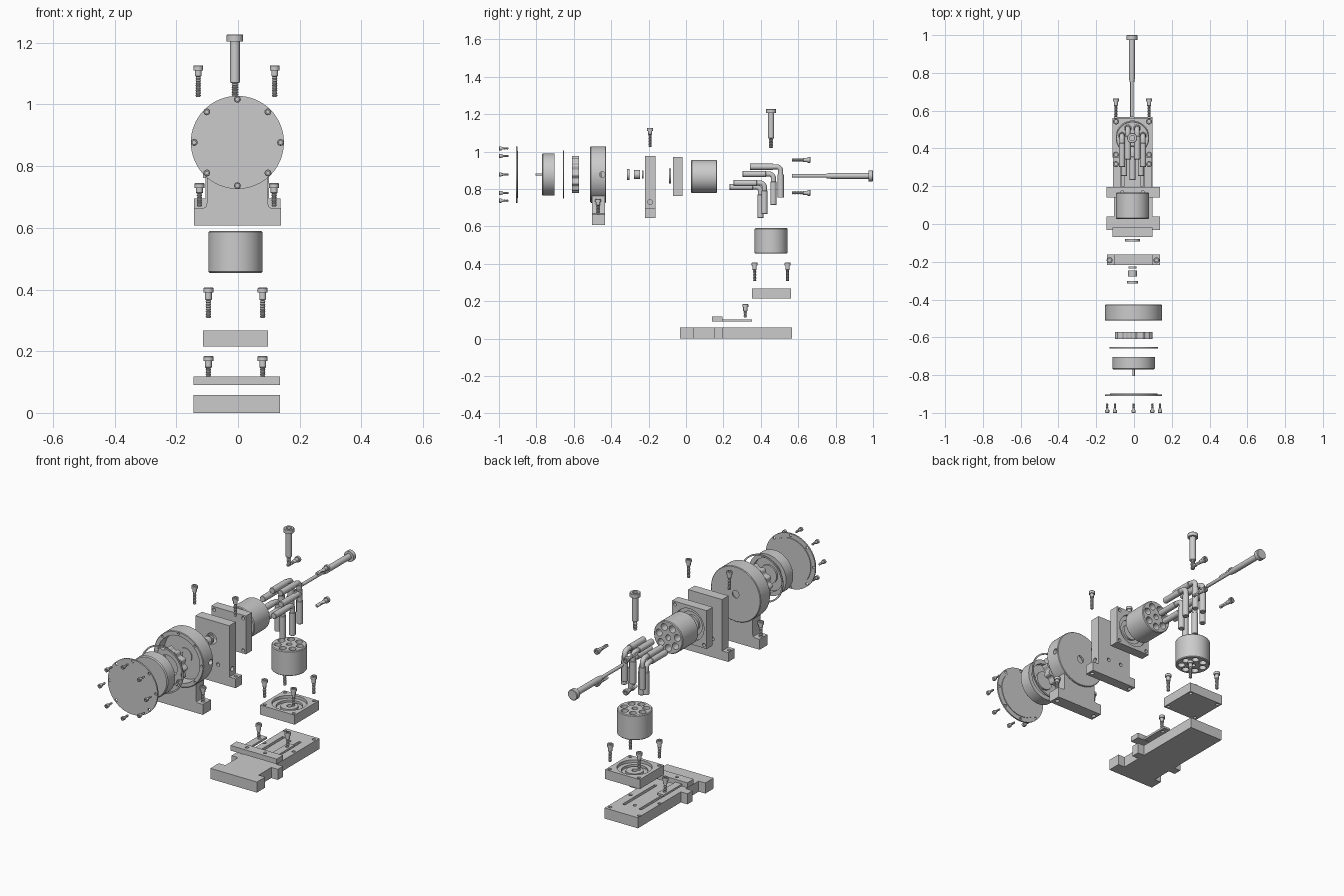
import bpy, bmesh
from math import sin, cos, pi, radians
from mathutils import Vector

if "Cube" in bpy.data.objects:
    bpy.data.objects.remove(bpy.data.objects["Cube"])

X, Y, Z = Vector((1, 0, 0)), Vector((0, 1, 0)), Vector((0, 0, 1))
CX, CZ, CY = -0.008, 0.867, 0.455      # shared axes of the two cylinder blocks
FX, FZ = -0.002, 0.877                 # axis of the front housing group


def finish(name, bm):
    bmesh.ops.remove_doubles(bm, verts=bm.verts, dist=1e-6)
    bmesh.ops.recalc_face_normals(bm, faces=bm.faces)
    me = bpy.data.meshes.new(name)
    bm.to_mesh(me)
    bm.free()
    ob = bpy.data.objects.new(name, me)
    bpy.context.collection.objects.link(ob)
    return ob


def lathe(name, prof, loc, axis=Y, n=48):
    """Revolve (radius, height) points around axis; off-axis profiles close into rings."""
    q = axis.to_track_quat('Z', 'Y')
    bm = bmesh.new()
    rings = [[bm.verts.new(q @ Vector((r * cos(a), r * sin(a), t)) + Vector(loc)) for r, t in prof]
             for a in (2 * pi * i / n for i in range(n))]
    m = len(prof) - (prof[0][0] == 0)
    for i in range(n):
        a, b = rings[i], rings[(i + 1) % n]
        for j in range(m):
            k = (j + 1) % len(prof)
            bm.faces.new((a[j], b[j], b[k], a[k]))
    return finish(name, bm)


def cyl(name, r, h, loc, axis=Y, n=48, c=0.0):
    return lathe(name, [(0, 0), (r - c, 0), (r, c), (r, h - c), (r - c, h), (0, h)], loc, axis, n)


def tube(name, r0, r1, h, loc, axis=Y, n=48):
    return lathe(name, [(r0, 0), (r1, 0), (r1, h), (r0, h)], loc, axis, n)


def prism(name, pts, lo, hi, plane='xy'):
    bm = bmesh.new()
    f = (lambda u, v, w: (u, v, w)) if plane == 'xy' else (lambda u, v, w: (u, w, v))
    a, b = ([bm.verts.new(f(u, v, w)) for u, v in pts] for w in (lo, hi))
    bm.faces.new(a)
    bm.faces.new(b)
    for i in range(len(pts)):
        j = (i + 1) % len(pts)
        bm.faces.new((a[i], a[j], b[j], b[i]))
    return finish(name, bm)


def rect(x0, x1, y0, y1):
    return [(x0, y0), (x1, y0), (x1, y1), (x0, y1)]


def boolean(ob, other, op='DIFFERENCE'):
    md = ob.modifiers.new('b', 'BOOLEAN')
    md.operation, md.object, md.solver = op, other, 'EXACT'
    bpy.context.view_layer.objects.active = ob
    bpy.ops.object.modifier_apply(modifier='b')
    bpy.data.objects.remove(other)


def drill(ob, pts, r, depth, axis=Y):
    for p in pts:
        boolean(ob, cyl('cutter', r, depth, p, axis, 24))


def screw(name, tip, axis, L, hr=0.016, hh=0.016, tr=0.008, nr=0.011, neck=0.022):
    """Bolt with ridged thread, plain neck and socket head, from tip along axis."""
    prof, t, end = [(0, 0), (tr * .8, 0)], 0.004, L - hh - neck
    while t < end:
        prof += [(tr * 1.12, t), (tr * .8, t + 0.004)]
        t += 0.008
    prof += [(nr, t), (nr, L - hh), (hr, L - hh), (hr, L - .002), (hr - .002, L),
             (hr * .5, L), (hr * .5, L - hh * .6), (0, L - hh * .6)]
    return lathe(name, prof, tip, axis, 20)


def circle(n, r, start=0.0):
    return [(r * cos(start + 2 * pi * i / n), r * sin(start + 2 * pi * i / n)) for i in range(n)]


corners = [(sx * .088, sy * .088) for sx in (-1, 1) for sy in (-1, 1)]

# front cover and its screws
cover = lathe('front_cover', [(0, 0), (.151, 0), (.151, .008), (.126, .008), (.126, .012), (0, .012)],
              (FX, -.91, FZ), n=64)
rim = circle(8, .14)
drill(cover, [(FX + u, -.92, FZ + v) for u, v in rim], .007, .05)
for u, v in rim:
    screw('cover_screw', (FX + u, -.95, FZ + v), -Y, .05, .011, .014, .0055, .007, .01)

# swash disc with front pin, gasket, lobed ring
lathe('swash_disc', [(0, 0), (.006, 0), (.006, .035), (.108, .035), (.113, .04), (.113, .102),
                     (.09, .102), (.09, .085), (.05, .085), (.05, .095), (0, .095)], (FX, -.805, FZ), n=64)
tube('gasket_ring', .121, .129, .006, (FX, -.658, FZ), n=64)
lobes = [(FX + (.092 + .007 * cos(12 * a)) * cos(a), FZ + (.092 + .007 * cos(12 * a)) * sin(a))
         for a in (2 * pi * i / 144 for i in range(144))]
gear = prism('lobed_ring', lobes, -.61, -.572, 'xz')
drill(gear, [(FX, -.63, FZ)], .06, .1)

# round housing on a footed pedestal
foot = [(-.143, .607), (.139, .607), (.139, .664), (.108, .664), (.1, .668), (.097, .68), (.097, .82),
        (-.101, .82), (-.101, .68), (-.104, .668), (-.112, .664), (-.143, .664)]
housing = cyl('housing', .151, .085, (FX, -.512, FZ), n=64, c=.003)
boolean(housing, prism('pedestal', foot, -.503, -.434, 'xz'), 'UNION')
drill(housing, [(FX, -.452, FZ)], .128, .1, -Y)
boolean(housing, tube('boss', .02, .04, .02, (FX, -.456, FZ)), 'UNION')
drill(housing, [(FX, -.55, FZ)], .02, .2)
drill(housing, [(FX + u, -.52, FZ + v) for u, v in rim], .006, .04)
drill(housing, [(.2, -.448, FZ)], .015, .09, -X)
drill(housing, [(s * .121 - .004, -.47, .59) for s in (-1, 1)], .011, .09, Z)
for s in (-1, 1):
    screw('housing_foot_screw', (s * .121 - .004, -.47, .67), Z, .075)

# bushings and washers on the axis
tube('washer', .014, .03, .013, (CX, -.315, FZ))
tube('bushing', .012, .024, .032, (CX, -.278, FZ))
tube('spacer', .012, .022, .01, (CX, -.236, FZ))
tube('seal_ring', .024, .04, .012, (CX, -.092, .87))

# upright plate with foot
up = [(-.143, .644), (.138, .644), (.138, .695), (.1, .695), (.1, .976), (-.106, .976), (-.106, .695), (-.143, .695)]
plate = prism('upright_plate', up, -.218, -.162, 'xz')
drill(plate, [(CX, -.24, FZ)], .03, .1)
drill(plate, [(CX + s * .04, -.24, .745) for s in (-1, 1)], .01, .1)
drill(plate, [(.2, -.192, .73)], .013, .15, -X)
drill(plate, [(s * .124 - .005, -.19, .6) for s in (-1, 1)], .01, .12, Z)
for s in (-1, 1):
    screw('plate_screw', (s * .124 - .005, -.192, 1.025), Z, .102)


# square bearing blocks with round recess, groove and corner holes
def bearing_block(name, centre, axis):
    cx, cy, cz = centre
    if axis == Z:
        b = prism(name, rect(cx - .105, cx + .105, cy - .105, cy + .105), cz, cz + .052)
        at = lambda u, v: Vector((cx + u, cy + v, cz))
    else:
        b = prism(name, rect(cx - .105, cx + .105, cz - .105, cz + .105), cy, cy + .052, 'xz')
        at = lambda u, v: Vector((cx + u, cy, cz + v))
    boolean(b, cyl('cutter', .088, .05, at(0, 0) + axis * .036, axis))
    boolean(b, tube('cutter', .044, .066, .05, at(0, 0) + axis * .024, axis))
    drill(b, [at(0, 0) + axis * .016], .014, .05, axis)
    drill(b, [at(u, v) - axis * .02 for u, v in corners], .009, .1, axis)


bearing_block('front_bearing_block', (CX, -.07, CZ), Y)
bearing_block('lower_bearing_block', (CX, CY + .002, .215), Z)
for u, v in corners:
    screw('rear_screw', (CX + u, .567, CZ + v), Y, .098)
    screw('lower_block_screw', (CX + u, CY + v, .308), Z, .098)

# cylinder blocks, seven bores plus centre
R7 = circle(7, .057, -pi / 2)
h_block = cyl('horizontal_cylinder_block', .088, .139, (CX, .027, CZ), Y, 64, .004)
v_block = cyl('vertical_cylinder_block', .088, .136, (CX, CY, .454), Z, 64, .004)
for u, v in R7 + [(0, 0)]:
    r = .0185 if (u or v) else .015
    drill(h_block, [(CX + u, 0, CZ + v)], r, .2)
    drill(v_block, [(CX + u, CY + v, .43)], r, .2, Z)

# seven bent pistons: two barrels joined by a thinner elbow
for u, v in R7:
    x, y, z = CX + u, CY + v, CZ + v
    cyl('piston_horizontal_barrel', .0165, .125, (x, y - .165, z), Y, 28, .002)
    cyl('piston_vertical_barrel', .0165, .125, (x, y, z - .165), Z, 28, .002)
    cu = bpy.data.curves.new('elbow', 'CURVE')
    cu.dimensions, cu.bevel_depth, cu.bevel_resolution, cu.use_fill_caps = '3D', .0135, 5, True
    sp = cu.splines.new('POLY')
    arc = [(y - .022 + .022 * sin(a), z - .022 + .022 * cos(a)) for a in (pi / 2 * i / 8 for i in range(9))]
    path = [(y - .045, z)] + arc + [(y, z - .045)]
    sp.points.add(len(path) - 1)
    for p, (py, pz) in zip(sp.points, path):
        p.co = (x, py, pz, 1)
    tmp = bpy.data.objects.new('tmp', cu)
    me = bpy.data.meshes.new_from_object(tmp)
    bpy.data.objects.remove(tmp)
    bpy.context.collection.objects.link(bpy.data.objects.new('piston_elbow', me))

# long shoulder bolts along both axes
lathe('horizontal_shaft_bolt', [(0, 0), (.009, 0), (.009, .185), (.013, .185), (.016, .21), (.016, .408), (.029, .408),
      (.029, .43), (.026, .433), (0, .433)], (CX - .003, .567, CZ + .003))
screw('vertical_shaft_bolt', (CX - .002, CY, 1.02), Z, .207, .027, .022, .01, .0165, .135)

# base slab with side ears and shallow slots
half = [(.097, .567), (.097, .195), (.137, .195), (.137, .15), (.097, .15), (.097, .04), (.137, .04), (.137, -.032)]
base = prism('base', half + [(-.008 - x, y) for x, y in reversed(half)], 0, .058)
for s in (-1, 1):
    boolean(base, prism('cutter', rect(CX + s * .05 - .008, CX + s * .05 + .008, .2, .48), .04, .1))
drill(base, [(CX + u, CY + v, .03) for u, v in corners] + [(CX, CY, .03)], .009, .1, Z)

# slide: cross bar with two thin arms, and its screws
slide = prism('slide_bar', rect(-.145, .137, .14, .195), .09, .118)
drill(slide, [(CX + s * .055, .168, .07) for s in (-1, 1)], .009, .1, Z)
for s in (-1, 1):
    ax = CX + s * .084
    arm = prism('slide_arm', rect(ax - .02, ax + .02, .195, .353), .092, .103)
    drill(arm, [(ax, .317, .07)], .009, .1, Z)
    screw('slide_screw', (CX + s * .088, .317, .112), Z, .072)

bpy.ops.object.select_all(action='SELECT')
bpy.context.view_layer.objects.active = base
bpy.ops.object.shade_smooth_by_angle(angle=radians(35))
